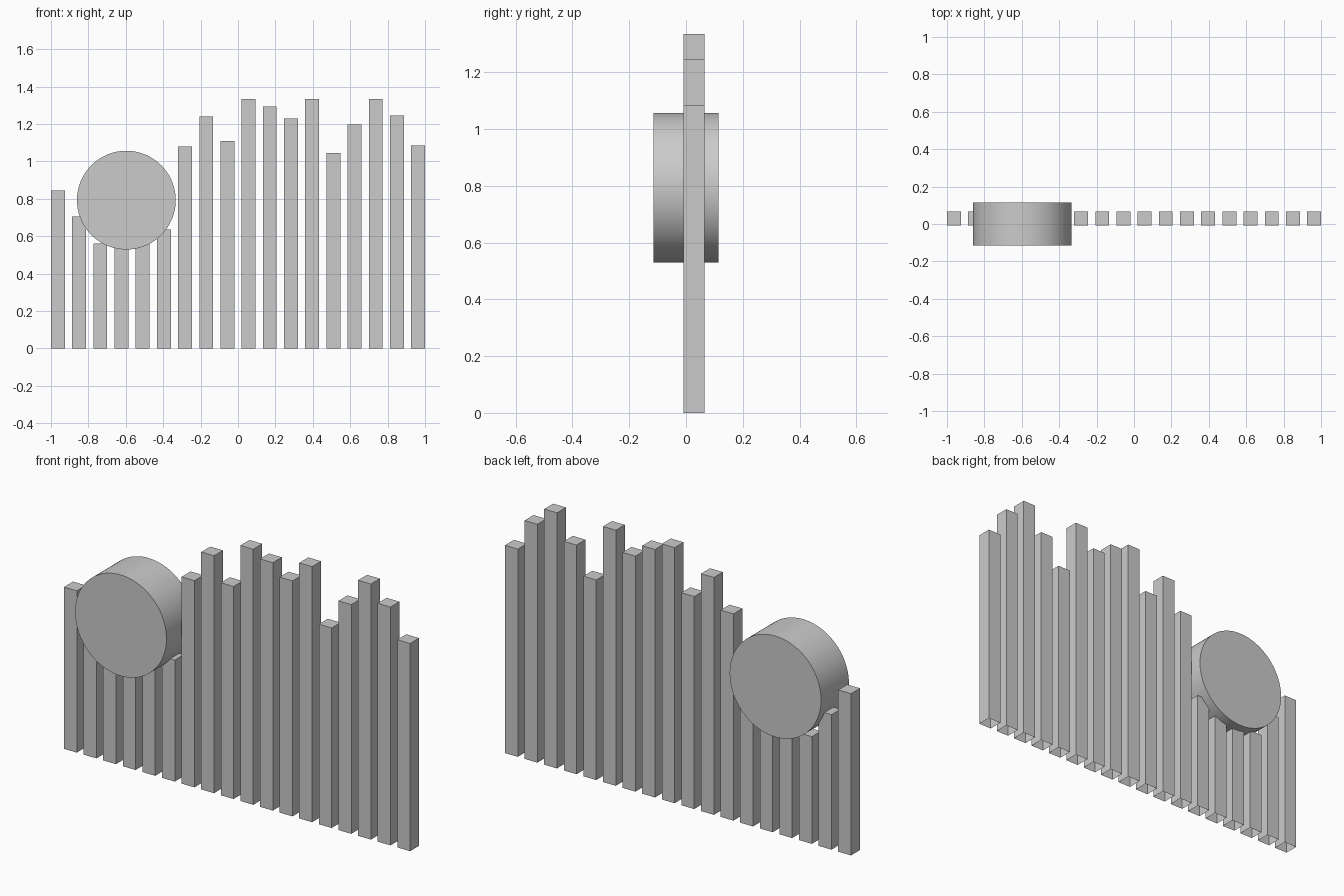
import bpy, bmesh, math

if "Cube" in bpy.data.objects:
    bpy.data.objects.remove(bpy.data.objects["Cube"])

# Bars: a row of square columns, open underneath
HEIGHTS = [0.845, 0.705, 0.56, 0.55, 0.56, 0.635, 1.08, 1.24, 1.11,
           1.335, 1.295, 1.23, 1.335, 1.045, 1.197, 1.335, 1.245, 1.085]
WIDTH = 0.074
Y_CENTRE = 0.029
PITCH = (2 - WIDTH) / (len(HEIGHTS) - 1)


def make_bar(index, height):
    bm = bmesh.new()
    bmesh.ops.create_cube(bm, size=1)
    bm.normal_update()
    bottom = [f for f in bm.faces if f.normal.z < -0.5]
    bmesh.ops.delete(bm, geom=bottom, context='FACES_ONLY')
    for v in bm.verts:
        v.co = (v.co.x * WIDTH, v.co.y * WIDTH, (v.co.z + 0.5) * height)
    mesh = bpy.data.meshes.new(f"bar_{index + 1}")
    bm.to_mesh(mesh)
    bm.free()
    bar = bpy.data.objects.new(mesh.name, mesh)
    bar.location = (-1 + WIDTH / 2 + index * PITCH, Y_CENTRE, 0)
    bpy.context.collection.objects.link(bar)


for i, h in enumerate(HEIGHTS):
    make_bar(i, h)

# Disc: thick round drum resting in the dip of the bars
bpy.ops.mesh.primitive_cylinder_add(vertices=96, radius=0.264, depth=0.23,
                                    location=(-0.597, 0, 0.793),
                                    rotation=(math.pi / 2, 0, 0))
bpy.context.object.name = "disc"
bpy.ops.object.shade_smooth_by_angle(angle=math.radians(30))
